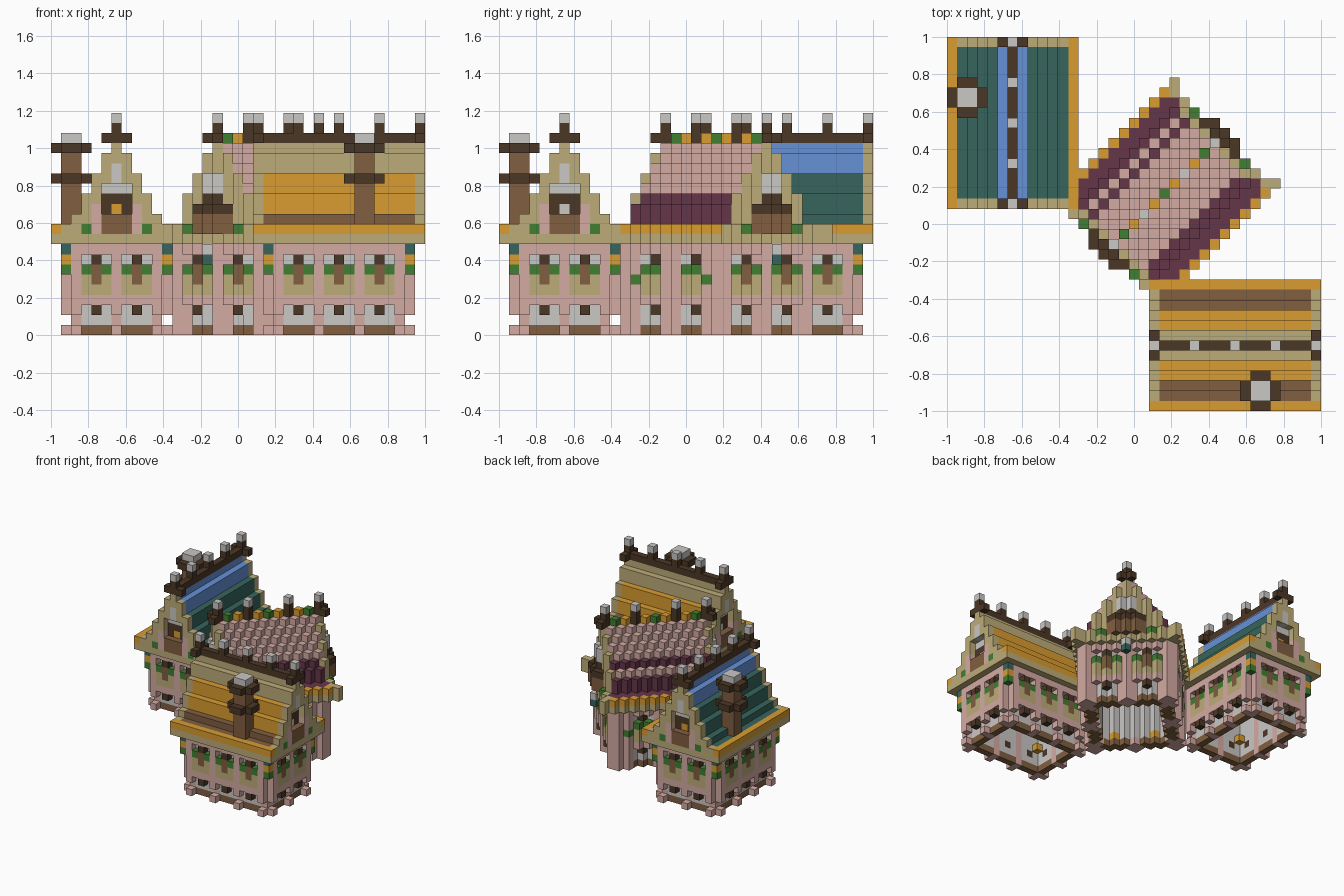
import bpy
import bmesh
from mathutils import Vector

if "Cube" in bpy.data.objects:
    bpy.data.objects.remove(bpy.data.objects["Cube"], do_unlink=True)

N = 37                 # blocks along the longest side
C = 2 / N              # block size
PALETTE = {
    "rose": (213, 171, 164), "amber": (217, 156, 49), "sand": (189, 172, 121),
    "teal": (55, 101, 92), "blue": (102, 145, 214), "dark_wood": (75, 55, 38),
    "wood": (129, 95, 64), "pale_grey": (202, 200, 197), "leaf_green": (65, 126, 50),
    "plum": (102, 54, 73),
}


def linear(v):
    v /= 255
    return v / 12.92 if v < 0.04 else ((v + 0.055) / 1.055) ** 2.4


materials = {}
for name, rgb in PALETTE.items():
    m = bpy.data.materials.new(name)
    m.use_nodes = True
    col = [linear(v) for v in rgb] + [1]
    m.diffuse_color = col
    bsdf = m.node_tree.nodes["Principled BSDF"]
    bsdf.inputs["Base Color"].default_value = col
    bsdf.inputs["Roughness"].default_value = 0.9
    materials[name] = m
COLOURS = list(PALETTE)

blocks = {}            # (i, j, k) -> (part, colour)


def put(part, colour, i, j, k):
    blocks[i, j, k] = (part, colour)


# Window bay rules: m is 0 at a pilaster, 2 at the bay centre, 1 or 3 beside it
def wall_colour(m, k):
    if m == 0 or k in (3, 8):
        return "rose"
    if m == 2 and k in (2, 7):
        return "dark_wood"
    if k == 0 or (m == 2 and k in (5, 6)):
        return "wood"
    if k in (4, 5):
        return "sand"
    return "leaf_green" if k == 6 else "pale_grey"


# The outer wall layer is open around windows and between corbels
def is_outer(m, k):
    if m == 0:
        return k != 1
    if k in (2, 7):
        return m == 2
    return k >= 3


# Gable rule: q is the distance from the gable centre
def gable_colour(q, k, lamp):
    if q <= 1:
        if k in (10, 11):
            return "wood"
        if k == 12 and q == 0:
            return lamp
        if k in (12, 13):
            return "dark_wood"
        if k == 14 or (q == 0 and k in (15, 16)):
            return "pale_grey"
    if q == 2 and 10 <= k <= 12:
        return "rose"
    return "leaf_green" if q == 3 and k == 10 else "sand"


def hall_bay_colour(av, k):
    if av <= 3 and k <= 12:
        return "dark_wood" if k == 12 else "wood"
    if av <= 1:
        return "dark_wood" if k == 13 else "pale_grey"
    return "leaf_green" if av == 5 and k == 10 else "sand"


# Central hall, set on the diagonal: u runs along it, v across it
HALL_TOP = [19, 18, 17, 16, 15, 14, 13, 12, 10, 10, 10]


def hall_body(i, j, u, v):
    au, av = abs(u), abs(v)
    t = (v if au >= 8 and av <= 8 else u) % 8
    m = 0 if t in (0, 1, 7) else 2 if t == 4 else 1
    for k in range(9):
        if au == 10 or av == 9:
            if is_outer(m, k) or m == 0:
                planter = av == 9 and au == 7 and k == 5
                put("hall_trim", "leaf_green" if planter else wall_colour(m, k), i, j, k)
        elif au == 9 or av == 8 or (k == 0 and (au == 8 or av == 7)):
            put("hall_walls", wall_colour(m, k), i, j, k)
        elif au == 8 or av == 7:
            put("hall_lining", "amber" if k == 1 and m == 2 else "pale_grey", i, j, k)
        elif k >= 7:
            put("hall_ceiling", "pale_grey", i, j, k)


def hall_roof(i, j, u, v):
    au, av = abs(u), abs(v)
    top = HALL_TOP[av]
    if au >= 11:       # window bay and eaves at each end
        top = 15 if av <= 1 else 12 if av <= 3 else 10
    for k in range(9, top + 1):
        if k == 9 or au == 12 or (au == 10 and av <= 6):
            colour = "sand"
        elif av == 10:
            colour = "amber"
        elif au == 11:
            colour = hall_bay_colour(av, k)
        elif av >= (7 if v < 0 else 6) or v == -5:
            colour = "plum"
        else:
            colour = "rose"
        put("hall_gables" if au >= 10 else "hall_roof", colour, i, j, k)


def hall():
    for i in range(N):
        for j in range(N):
            u, v = i + j - 42, i - j
            au, av = abs(u), abs(v)
            if au <= 10 and av <= 9:
                hall_body(i, j, u, v)
            if av <= 10 and (au <= 11 or (au == 12 and av == 10)):
                hall_roof(i, j, u, v)
            # balconies
            if au == 12 and av <= 2:
                for k in (10, 11, 12):
                    put("hall_balconies", "dark_wood" if k == 12 else "wood", i, j, k)
            # collars at the ridge ends
            if au == 11 and av == 1:
                put("hall_ridge", "dark_wood", i, j, 19)
            # hanging end lanterns
            if au == 12 and av == 0:
                put("hall_lanterns", "pale_grey", i, j, 8)
                put("hall_lanterns", "teal", i, j, 7)
    # ridge blocks and finials
    for n in range(16, 27):
        put("hall_ridge", "amber" if n % 2 == 0 else "leaf_green", n, n, 19)
    for n in (16, 19, 23, 26):
        put("hall_ridge", "dark_wood", n, n, 19)
        put("hall_ridge", "dark_wood", n, n, 20)
        put("hall_ridge", "pale_grey", n, n, 21)


# Straight wing: a runs along it, d across it
WING_TOP = [18, 17, 15, 13, 11, 10, 10]


def wing(name, swap, lamp, roof_colour):
    def add(part, colour, a, d, k):
        i, j = (d, 20 + a) if swap else (20 + a, d)
        put(name + "_" + part, colour, i, j, k)

    for a in range(1, 16):
        for d in range(1, 12):
            edge_a, edge_d = min(a, 16 - a), min(d, 12 - d)
            edge = min(edge_a, edge_d)
            m = ((d if edge_a <= edge_d else a) - 2) % 4
            for k in range(9):
                if edge_a == 1 and edge_d == 1:
                    # hanging corner lanterns
                    if k >= 6:
                        lantern = ("leaf_green", "amber", "teal")[k - 6]
                        add("lanterns", lantern, a, d, k)
                elif edge == 1:
                    if is_outer(m, k):
                        add("trim", wall_colour(m, k), a, d, k)
                elif edge == 2:
                    lined = k >= 3 and m != 0
                    add("walls", "pale_grey" if lined else wall_colour(m, k), a, d, k)
                elif k == 8:
                    add("ceiling", "pale_grey", a, d, k)
                elif k == 3 and edge_a == 3 and edge_d == 3:
                    add("wall_lamps", "amber", a, d, k)
    # roof and gables
    for a in range(17):
        for d in range(13):
            q, layer = abs(d - 6), min(a, 16 - a)
            for k in range(9, WING_TOP[q] + 1):
                window = q <= 1 and 12 <= k <= 14
                if layer == 0 and window:
                    continue
                if k == 9:
                    colour = "sand"
                elif q == 6:
                    colour = "amber"
                elif layer == 0 or (layer == 1 and window):
                    colour = gable_colour(q, k, lamp)
                else:
                    colour = roof_colour(q)
                add("gables" if layer == 0 else "roof", colour, a, d, k)
        # ridge beam with finials
        add("ridge", "dark_wood", a, 6, 19)
        if a % 4 == 0:
            add("ridge", "dark_wood", a, 6, 20)
            add("ridge", "pale_grey", a, 6, 21)
        if a in (0, 16):
            for d in (5, 7):
                add("ridge", "dark_wood", a, d, 19)
    # chimney with two collars
    for a in range(9, 13):
        for d in range(4):
            outside = (a in (9, 12)) + (d in (0, 3))
            for k in range(11, 20):
                if k in (15, 18):
                    if outside < 2:
                        add("chimney", "dark_wood", a, d, k)
                elif outside == 0:
                    add("chimney", "pale_grey" if k == 19 else "wood", a, d, k)


hall()
wing("front_wing", False, "pale_grey",
     lambda q: "sand" if q <= 1 else "amber" if q <= 3 else "wood")
wing("back_wing", True, "amber", lambda q: "blue" if q <= 1 else "teal")

# Build one mesh per part from the exposed block sides
parts = {}
for cell, (part, colour) in blocks.items():
    parts.setdefault(part, []).append((Vector(cell), COLOURS.index(colour)))

AXES = [Vector((1, 0, 0)), Vector((0, 1, 0)), Vector((0, 0, 1))]
for part, cells in parts.items():
    bm = bmesh.new()
    for cell, colour in cells:
        for n in range(3):
            for sign in (1, -1):
                beside = cell + AXES[n] * sign
                if tuple(int(c) for c in beside) in blocks:
                    continue
                s, t = AXES[(n + 1) % 3], AXES[(n + 2) % 3] * sign
                base = cell + (AXES[n] if sign > 0 else -t)
                quad = [base, base + s, base + s + t, base + t]
                face = bm.faces.new([bm.verts.new(p * C - Vector((1, 1, 0))) for p in quad])
                face.material_index = colour
    bmesh.ops.remove_doubles(bm, verts=bm.verts[:], dist=C / 100)
    mesh = bpy.data.meshes.new(part)
    bm.to_mesh(mesh)
    bm.free()
    for name in COLOURS:
        mesh.materials.append(materials[name])
    bpy.context.collection.objects.link(bpy.data.objects.new(part, mesh))
